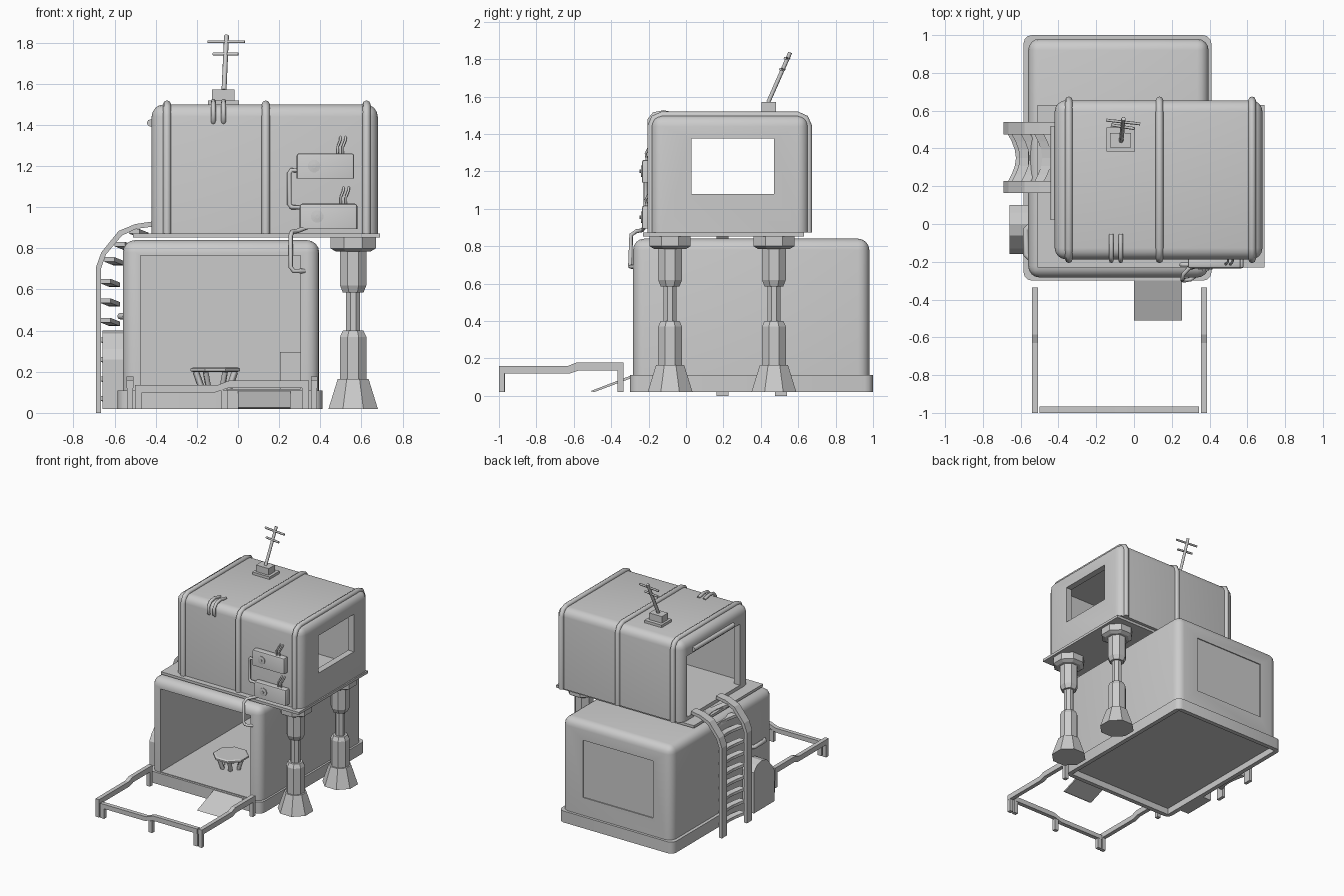
import bpy, bmesh, math
from mathutils import Vector

if "Cube" in bpy.data.objects:
    bpy.data.objects.remove(bpy.data.objects["Cube"])


def finish(name, bm, smooth=False):
    bmesh.ops.recalc_face_normals(bm, faces=bm.faces)
    me = bpy.data.meshes.new(name)
    bm.to_mesh(me)
    bm.free()
    ob = bpy.data.objects.new(name, me)
    bpy.context.collection.objects.link(ob)
    if smooth:
        activate(ob)
        bpy.ops.object.shade_smooth_by_angle(angle=math.radians(35))
    return ob


def activate(ob):
    bpy.ops.object.select_all(action='DESELECT')
    ob.select_set(True)
    bpy.context.view_layer.objects.active = ob


def box(name, x, y, z, bevel=0, seg=1, upright_only=False):
    """Box from (min, max) ranges; the bottom edges always stay sharp."""
    bm = bmesh.new()
    bmesh.ops.create_cube(bm, size=1)
    for v in bm.verts:
        v.co = [r[0] if c < 0 else r[1] for c, r in zip(v.co, (x, y, z))]
    if bevel:
        def pick(e):
            a, b = e.verts[0].co.z, e.verts[1].co.z
            return abs(a - b) > 1e-4 or (not upright_only and a > z[0] + 1e-4)
        bmesh.ops.bevel(bm, geom=[e for e in bm.edges if pick(e)], offset=bevel,
                        segments=seg, profile=0.5, affect='EDGES')
    return finish(name, bm, seg > 1)


def cut(ob, *ranges):
    """Subtract one box-shaped hole per (x, y, z) range."""
    for r in ranges:
        c = box("cutter", *r)
        c.hide_render = True
        m = ob.modifiers.new("cut", 'BOOLEAN')
        m.operation, m.solver, m.object = 'DIFFERENCE', 'EXACT', c
        activate(ob)
        bpy.ops.object.modifier_apply(modifier=m.name)
        bpy.data.objects.remove(c)


def lathe(name, cx, cy, rings, sides=8):
    """Faceted turned part; rings are (flat half width, z)."""
    bm = bmesh.new()
    loops = []
    for r, z in rings:
        r /= math.cos(math.pi / sides)
        loops.append([bm.verts.new((cx + r * math.cos((i + .5) * math.tau / sides),
                                    cy + r * math.sin((i + .5) * math.tau / sides), z))
                      for i in range(sides)])
    for a, b in zip(loops, loops[1:]):
        for i in range(sides):
            j = (i + 1) % sides
            bm.faces.new((a[i], a[j], b[j], b[i]))
    bm.faces.new(loops[0])
    bm.faces.new(loops[-1])
    return finish(name, bm)


def tube(name, pts, r, res=2):
    cu = bpy.data.curves.new(name, 'CURVE')
    cu.dimensions, cu.bevel_depth, cu.bevel_resolution = '3D', r, res
    cu.use_fill_caps = True
    sp = cu.splines.new('POLY')
    sp.points.add(len(pts) - 1)
    for p, co in zip(sp.points, pts):
        p.co = (*co, 1)
    ob = bpy.data.objects.new(name, cu)
    bpy.context.collection.objects.link(ob)
    return ob


def prism(name, outline, axis, lo, hi):
    """Extrude a 2D outline along axis 'x' (outline y,z) or 'y' (outline x,z)."""
    bm = bmesh.new()
    put = (lambda p, t: (t, *p)) if axis == 'x' else (lambda p, t: (p[0], t, p[1]))
    f = bm.faces.new([bm.verts.new(put(p, lo)) for p in outline])
    ext = bmesh.ops.extrude_face_region(bm, geom=[f])['geom']
    d = Vector((hi - lo, 0, 0) if axis == 'x' else (0, hi - lo, 0))
    bmesh.ops.translate(bm, vec=d, verts=[v for v in ext if isinstance(v, bmesh.types.BMVert)])
    return finish(name, bm)


# Lower room, its foundation and entry ramp
base = box("foundation", (-.585, .41), (-.30, 1.0), (.02, .11), .045, 3, True)
cut(base, ((-.55, .375), (-.265, .965), (-.1, .07)))
room = box("lower_room", (-.56, .395), (-.283, .98), (.10, .84), .06, 4)
cut(room, ((-.475, .305), (-.6, .93), (.115, .766)),
    ((-.40, .21), (.972, 1.2), (.25, .70)))
prism("entry_ramp", [(-.29, .11), (-.51, .025), (-.49, .02), (-.29, .095)], 'x', 0, .255)
box("storage_box", (.205, .304), (.35, .7), (.116, .295))

# Table
lathe("table_top", -.11, .07, [(.105, .198), (.12, .203), (.12, .215), (.108, .222)])
for i in range(6):
    a = i * math.tau / 6
    c, s = math.cos(a), math.sin(a)
    leg = tube("table_leg", [(-.11 + .095 * c, .07 + .095 * s, .2),
                             (-.11 + .065 * c, .07 + .065 * s, .115)], .016, 0)

# Floor slab and upper cabin
box("cabin_floor_slab", (-.51, .69), (-.23, .63), (.853, .873))
cabin = box("upper_cabin", (-.42, .68), (-.187, .655), (.873, 1.5), .06, 4)
cut(cabin, ((-.37, .63), (-.14, .61), (.90, 1.45)),
    ((-.6, -.3), (-.07, .59), (.90, 1.38)),
    ((.5, .9), (.03, .47), (1.08, 1.375)))
tube("doorway_roller", [(-.425, .02, 1.41), (-.425, .52, 1.41)], .018)

# Bands wrapped over the cabin
for x in (-.345, .135, .625):
    prof = [(-.187, .873), (-.187, 1.44), (-.169, 1.482), (-.127, 1.5)]
    half = [(x, y, z) for y, z in prof]
    tube("cabin_band", half + [(x, .468 - y, z) for _, y, z in reversed(half)], .02)

# Hooked brackets over the front roof edge
for x in (-.12, -.07):
    tube("roof_bracket", [(x, -.175, 1.41), (x, -.195, 1.425), (x, -.195, 1.475),
                          (x, -.17, 1.505), (x, -.12, 1.515), (x, -.055, 1.50)], .012)

# Antenna
box("antenna_plate", (-.145, .005), (.385, .51), (1.49, 1.52))
box("antenna_block", (-.127, -.017), (.405, .482), (1.52, 1.572))
tube("antenna_mast", [(-.068, .44, 1.57), (-.056, .557, 1.835)], .012, 1)
for x, y, z, w in ((-.057, .54, 1.805, .09), (-.06, .515, 1.745, .062)):
    tube("antenna_bar", [(x - w, y + .01, z), (x + w, y - .01, z)], .008, 1)

# Cooling units with pipes on the front wall
for x, z in ((.285, 1.14), (.30, .895)):
    box("cooling_unit", (x, x + .28), (-.235, -.18), (z, z + .122), .012, 2)
    fan = lathe("unit_fan", 0, 0, [(.03, 0), (.03, .006), (.009, .008), (.009, .014)], 12)
    fan.location = (x + .085, -.234, z + .06)
    fan.rotation_euler.x = math.pi / 2
    for dx in (.20, .225):
        px = x + dx
        tube("unit_hose", [(px, -.21, z + .12), (px, -.215, z + .155),
                           (px + .012, -.2, z + .185), (px + .014, -.18, z + .205)], .006)
tube("link_pipe", [(.30, -.215, 1.18), (.26, -.215, 1.18), (.25, -.215, 1.165),
                   (.25, -.215, 1.015), (.26, -.215, 1.0), (.32, -.215, 1.0)], .011)
tube("drain_pipe", [(.34, -.22, .905), (.29, -.235, .885), (.262, -.265, .88),
                    (.256, -.293, .86), (.256, -.298, .71), (.27, -.298, .69),
                    (.30, -.293, .69), (.33, -.27, .69)], .011)

# Faceted support pillars
for y in (-.085, .47):
    lathe("support_pillar", .56, y,
          [(.12, .02), (.075, .165), (.064, .165), (.064, .37), (.05, .40), (.034, .40),
           (.034, .585), (.05, .585), (.064, .62), (.064, .785), (.085, .785),
           (.11, .80), (.11, .853)])

# Curved ladder on the left side
path = [(-.69, 0), (-.69, .71), (-.665, .78), (-.58, .885), (-.50, .918), (-.42, .93)]
inner = [(-.42, .905), (-.495, .895), (-.565, .862), (-.642, .77), (-.665, .705), (-.665, 0)]
for lo in (.163, .475):
    prism("ladder_rail", path + inner, 'y', lo, lo + .065)
steps = [(-.67, .06 + .095 * i) for i in range(7)] + [(-.65, .735), (-.60, .81), (-.53, .872)]
for x, z in steps:
    bm = bmesh.new()
    rows = []
    for i in range(7):
        t = i / 6
        b = .045 * math.sin(math.pi * t)
        y = .22 + .26 * t
        rows.append([bm.verts.new((x + b + dx, y, z - b * .4 + dz))
                     for dx, dz in ((0, 0), (.05, 0), (.05, .022), (0, .022))])
    for p, q in zip(rows, rows[1:]):
        for k in range(4):
            bm.faces.new((p[k], p[k - 1], q[k - 1], q[k]))
    bm.faces.new(rows[0])
    bm.faces.new(rows[-1])
    finish("ladder_step", bm)

# Side locker and wall handle
prism("side_locker", [(.10, .02), (.10, .34), (.06, .385), (.0, .40), (-.06, .385),
                      (-.13, .31), (-.16, .26), (-.16, .02)], 'x', -.66, -.55)
tube("wall_handle", [(-.55, -.18, .47), (-.572, -.16, .47), (-.572, -.03, .47),
                     (-.55, -.01, .47)], .016)

# Yard fence: kinked rails on posts
side = [(-1.0, .16), (-.63, .16), (-.585, .178), (-.335, .178), (-.335, .135),
        (-.575, .135), (-.62, .12), (-1.0, .12)]
for x in (-.525, .37):
    prism("side_rail", side, 'x', x - .016, x + .016)
    for y, top in ((-.985, .13), (-.35, .15)):
        box("side_post", (x - .015, x + .015), (y - .015, y + .015), (.02, top))
prism("front_rail", [(-.5, .10), (-.11, .10), (-.05, .12), (.345, .12), (.345, .158),
                     (-.04, .158), (-.10, .135), (-.5, .135)], 'y', -1.0, -.967)
for x in (-.483, -.065, .328):
    box("front_post", (x - .017, x + .017), (-.998, -.969), (.02, .112 if x < 0 else .13))
